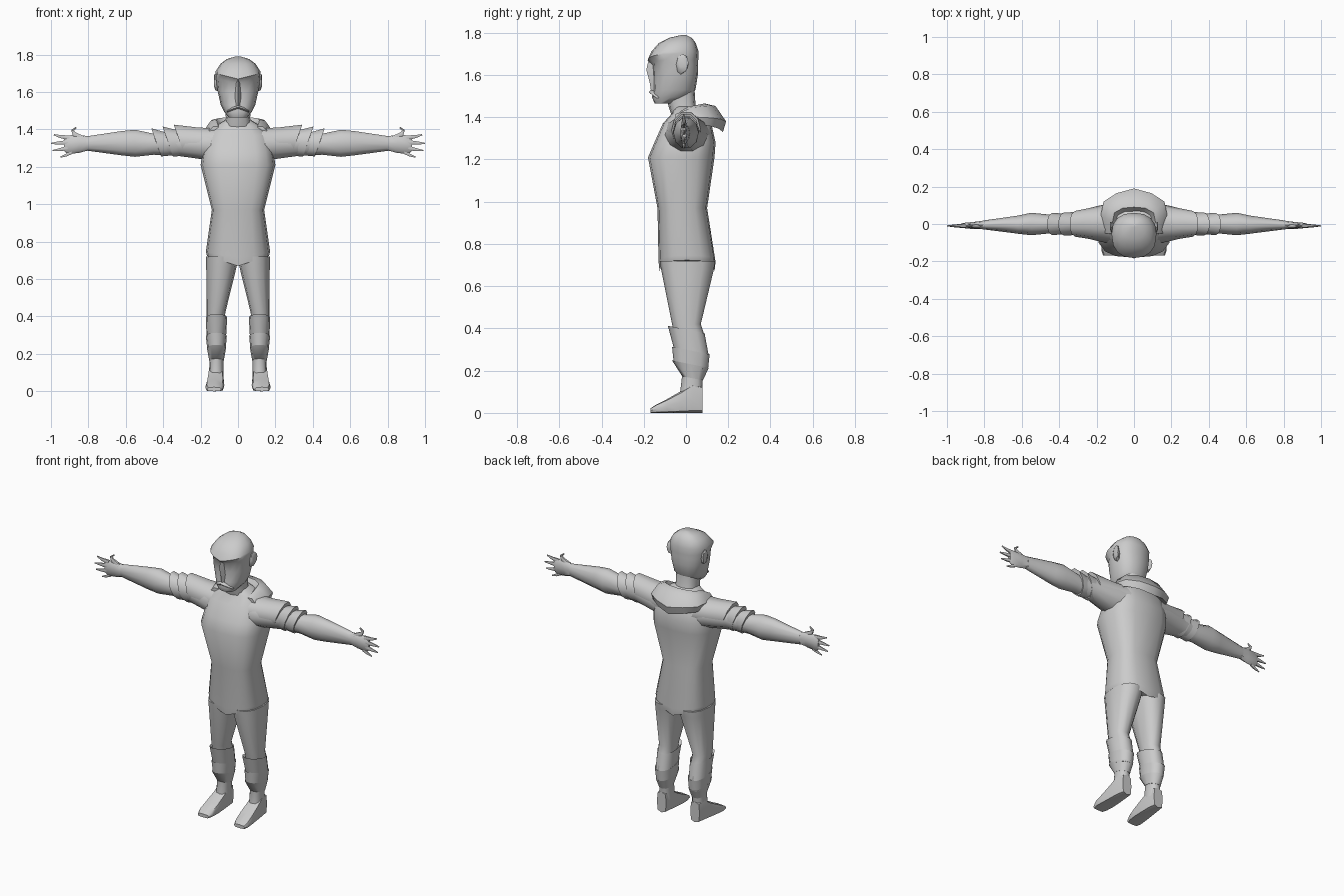
import bpy, bmesh, math
from mathutils import Vector

grey = bpy.data.materials.new("grey")
grey.diffuse_color = (0.6, 0.6, 0.6, 1)


def finish(name, bm, mirror=False, angle=50):
    bmesh.ops.recalc_face_normals(bm, faces=bm.faces)
    me = bpy.data.meshes.new(name)
    bm.to_mesh(me)
    bm.free()
    me.materials.append(grey)
    ob = bpy.data.objects.new(name, me)
    bpy.context.collection.objects.link(ob)
    if mirror:
        ob.modifiers.new("mirror", "MIRROR").use_clip = False
    bpy.ops.object.select_all(action="DESELECT")
    ob.select_set(True)
    bpy.context.view_layer.objects.active = ob
    bpy.ops.object.shade_smooth_by_angle(angle=math.radians(angle))
    return ob


def loop(u0, u1, v0, v1, n, p=1.0):
    """Points of a rounded box between the limits; lower p is boxier."""
    pts = []
    for i in range(n):
        a = 2 * math.pi * i / n
        c, s = math.cos(a), math.sin(a)
        u = math.copysign(abs(c) ** p, c)
        v = math.copysign(abs(s) ** p, s)
        pts.append(((u0 + u1) / 2 + u * (u1 - u0) / 2, (v0 + v1) / 2 + v * (v1 - v0) / 2))
    return pts


def loft(name, rings, mirror=False, caps=True, angle=50):
    bm = bmesh.new()
    vs = [[bm.verts.new(p) for p in r] for r in rings]
    n = len(vs[0])
    for a, b in zip(vs, vs[1:]):
        for i in range(n):
            bm.faces.new((a[i], a[(i + 1) % n], b[(i + 1) % n], b[i]))
    if caps:
        bm.faces.new(vs[0])
        bm.faces.new(vs[-1])
    return finish(name, bm, mirror, angle)


def upright(rows, n, p=0.8, dz=lambda x, y, z: 0):
    """Rows are z, x0, x1, y0, y1."""
    return [[(x, y, z + dz(x, y, z)) for x, y in loop(x0, x1, y0, y1, n, p)]
            for z, x0, x1, y0, y1 in rows]


def sideways(rows, n, p=1.0, shear=0.0):
    """Rows are x, y0, y1, z0, z1; shear pulls the lower side inward."""
    return [[(x + shear * (z - z1), y, z) for y, z in loop(y0, y1, z0, z1, n, p)]
            for x, y0, y1, z0, z1 in rows]


# Torso with a hem that dips at the crotch
loft("torso", upright([
    (0.725, -.165, .165, -.125, .135), (0.745, -.172, .172, -.13, .14),
    (0.97, -.14, .14, -.135, .10), (1.21, -.20, .20, -.18, .135),
    (1.28, -.19, .19, -.15, .14), (1.37, -.17, .17, -.11, .12),
    (1.42, -.12, .12, -.065, .085), (1.45, -.07, .07, -.06, .06)], 16, 0.72,
    lambda x, y, z: -.055 * (1 - abs(x) / .17) if z < .74 else
    (-.03 * (1 - abs(x) / .17) if z < .8 else 0)))

# Neck
loft("neck", upright([(1.38, -.08, .08, -.06, .07), (1.46, -.065, .065, -.085, .045),
                      (1.54, -.07, .07, -.10, .04)], 12))

# Head with a slanted brow and set-back eyes
loft("head", upright([
    (1.465, -.05, .05, -.148, -.06), (1.495, -.075, .075, -.162, .02),
    (1.53, -.092, .092, -.152, .045), (1.60, -.108, .108, -.155, .056),
    (1.645, -.115, .115, -.158, .058), (1.67, -.119, .119, -.182, .058),
    (1.71, -.12, .12, -.165, .06), (1.75, -.095, .095, -.13, .047),
    (1.776, -.06, .06, -.08, .028), (1.79, -.015, .015, -.02, .0)], 16, 0.85,
    lambda x, y, z: .25 * abs(x) if 1.64 < z < 1.68 and y < -.06 else 0))

# Nose ridge and moustache
bm = bmesh.new()
prof = [(-.175, 1.68), (-.188, 1.625), (-.172, 1.565), (-.165, 1.52)]
wid = [.012, .016, .02, .012]
ridge = [bm.verts.new((0, y, z)) for y, z in prof]
for s in (-1, 1):
    base = [bm.verts.new((s * w, -.145, z)) for w, (y, z) in zip(wid, prof)]
    for i in range(3):
        bm.faces.new((ridge[i], ridge[i + 1], base[i + 1], base[i]))
finish("nose", bm)
loft("moustache", sideways([(-.06, -.145, -.12, 1.49, 1.50), (-.03, -.165, -.13, 1.50, 1.52),
                            (0, -.176, -.14, 1.51, 1.53), (.03, -.165, -.13, 1.50, 1.52),
                            (.06, -.145, -.12, 1.49, 1.50)], 6))

# Ears
loft("ear", sideways([(.10, -.05, -.005, 1.60, 1.68), (.122, -.045, .012, 1.61, 1.70),
                      (.128, -.03, .012, 1.63, 1.69)], 8), True)

# Hood hanging behind the neck: a folded strip around the back
steps = [(.105, -.05, 1.415, .00), (.115, .01, 1.45, .35), (.105, .06, 1.46, .6),
         (.06, .085, 1.465, .8), (0, .09, 1.465, 1)]
steps += [(-x, y, z, t) for x, y, z, t in steps[-2::-1]]
hood = []
for x, y, z, t in steps:
    d = Vector((x * .55, .10 * t, 0))
    c = Vector((x, y, z))
    hood.append([c - Vector((x * .4, .05 * t, .06)), c,
                 c + d * .5 + Vector((0, 0, -.012 * t)),
                 c + d + Vector((0, 0, -.03 - .055 * t)),
                 c + d * .85 + Vector((0, 0, -.05 - .085 * t)),
                 c + d * .1 + Vector((0, 0, -.07))])
loft("hood", hood)

# Arm from shoulder to wrist
loft("arm", sideways([
    (.08, -.11, .11, 1.20, 1.415), (.18, -.095, .10, 1.235, 1.405), (.32, -.06, .065, 1.255, 1.40),
    (.45, -.05, .05, 1.262, 1.38), (.55, -.06, .06, 1.25, 1.402), (.62, -.052, .045, 1.258, 1.395),
    (.81, -.028, .018, 1.285, 1.365)], 10), True)

# Three overlapping slanted sleeve layers
for name, rows in (
        ("sleeve_upper", [(.12, -.11, .12, 1.225, 1.41), (.22, -.088, .095, 1.24, 1.415),
                          (.345, -.068, .07, 1.25, 1.43), (.335, -.05, .055, 1.265, 1.40)]),
        ("sleeve_middle", [(.31, -.058, .062, 1.26, 1.395), (.405, -.062, .062, 1.25, 1.42),
                           (.395, -.045, .045, 1.265, 1.39)]),
        ("sleeve_lower", [(.38, -.052, .054, 1.26, 1.385), (.465, -.06, .06, 1.252, 1.41),
                          (.455, -.045, .045, 1.265, 1.38)])):
    loft(name, sideways(rows, 10, 1, .35), True)

# Palm
loft("palm", sideways([(.80, -.028, .018, 1.288, 1.363), (.85, -.028, .012, 1.275, 1.372),
                       (.91, -.022, .006, 1.268, 1.368), (.93, -.016, .0, 1.285, 1.355)], 8, .8), True)

# Fingers and thumb as tapered tubes along short paths
for name, path, r in (
        ("finger_first", [(.90, 1.355), (.95, 1.362), (.985, 1.372)], .015),
        ("finger_second", [(.91, 1.33), (.96, 1.328), (1.0, 1.325)], .015),
        ("finger_third", [(.91, 1.30), (.955, 1.292), (.992, 1.287)], .014),
        ("finger_fourth", [(.89, 1.28), (.92, 1.262), (.95, 1.252)], .013),
        ("thumb", [(.83, 1.35), (.875, 1.375), (.885, 1.395), (.865, 1.411)], .018)):
    rings = []
    for i, (x, z) in enumerate(path):
        a, b = path[max(i - 1, 0)], path[min(i + 1, len(path) - 1)]
        side = Vector((a[1] - b[1], 0, b[0] - a[0])).normalized()
        k = r * (1 - .75 * i / (len(path) - 1))
        rings.append([Vector((x, -.01 + u * k * .8, z)) + side * v * k
                      for u, v in loop(-1, 1, -1, 1, 6)])
    loft(name, rings, True)

# Leg from hip to ankle
loft("leg", upright([
    (.72, .002, .17, -.125, .138), (.68, .004, .17, -.118, .132), (.42, .068, .168, -.066, .07),
    (.36, .07, .165, -.05, .09), (.27, .072, .16, -.04, .108), (.18, .078, .152, -.018, .078),
    (.08, .078, .155, -.03, .078)], 12, .85), True)

# Shin wraps, each flared at its top edge
for name, rows in (
        ("shin_wrap_upper", [(.375, .075, .16, -.05, .08), (.395, .058, .172, -.086, .088),
                             (.29, .064, .168, -.056, .108), (.285, .08, .155, -.03, .09)]),
        ("shin_wrap_middle", [(.285, .08, .155, -.03, .09), (.30, .06, .172, -.066, .112),
                              (.225, .066, .164, -.058, .104), (.22, .08, .15, -.02, .085)]),
        ("shin_wrap_lower", [(.215, .08, .15, -.03, .08), (.235, .064, .166, -.066, .108),
                             (.17, .076, .154, -.018, .08)])):
    loft(name, upright(rows, 12, .85, lambda x, y, z: -.2 * y), True)

# Foot sloping down to the toe
foot = []
for y, x0, x1, z1 in ((.078, .085, .15, .13), (.03, .078, .16, .14), (-.02, .075, .165, .105),
                      (-.09, .073, .172, .065), (-.14, .078, .175, .04), (-.168, .09, .165, .022)):
    foot.append([(x, y, z) for x, z in loop(x0, x1, 0, z1, 8, .5)])
loft("foot", foot, True)
